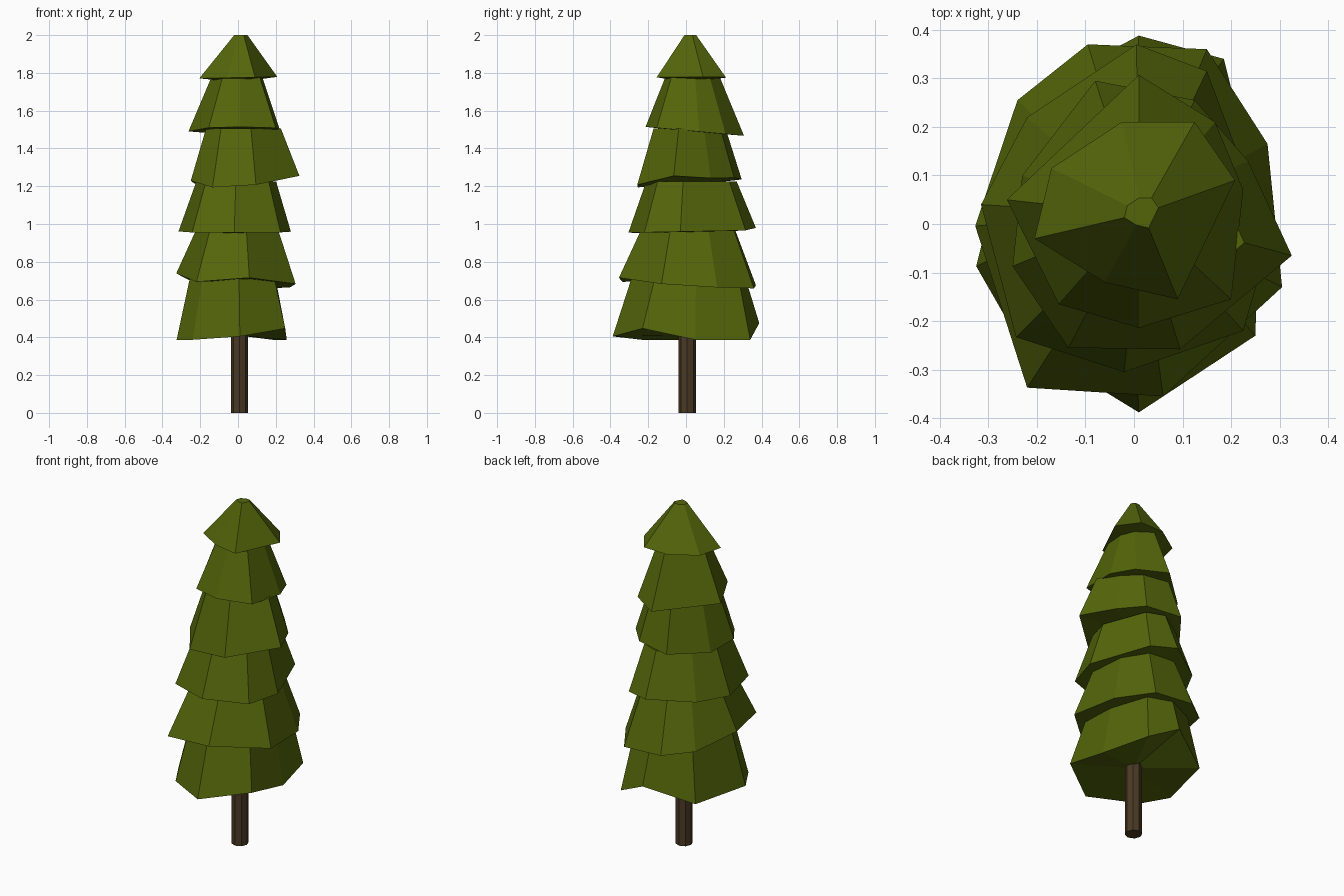
import bpy, bmesh, math
from mathutils import Vector

if "Cube" in bpy.data.objects:
    bpy.data.objects.remove(bpy.data.objects["Cube"])


def material(name, rgb):
    m = bpy.data.materials.new(name)
    m.diffuse_color = (*rgb, 1)
    m.use_nodes = True
    m.node_tree.nodes["Principled BSDF"].inputs["Base Color"].default_value = m.diffuse_color
    return m


GREEN = material("pine_green", (0.088, 0.13, 0.003))
BROWN = material("bark_brown", (0.068, 0.042, 0.017))


def finish(name, bm, mat):
    bmesh.ops.recalc_face_normals(bm, faces=bm.faces)
    me = bpy.data.meshes.new(name)
    bm.to_mesh(me)
    bm.free()
    me.materials.append(mat)
    ob = bpy.data.objects.new(name, me)
    bpy.context.collection.objects.link(ob)
    return ob


def tier(name, outline, z, top, scale, hub_z, tilt=(0, 0), lift={}, centre=(0.01, 0.02)):
    """Flared skirt: tilted irregular bottom outline shrinking to a level top ring."""
    bm = bmesh.new()
    c = Vector(centre)
    low, high = [], []
    for i, (x, y) in enumerate(outline):
        low.append(bm.verts.new((x, y, z + tilt[0] * x + tilt[1] * y + lift.get(i, 0))))
        p = c + (Vector((x, y)) - c) * scale
        high.append(bm.verts.new((p.x, p.y, top)))
    hub = bm.verts.new((0, 0, hub_z))
    n = len(low)
    for i in range(n):
        j = (i + 1) % n
        bm.faces.new((low[i], low[j], high[j], high[i]))
        bm.faces.new((low[j], low[i], hub))
    bm.faces.new(high)
    return finish(name, bm, GREEN)


# Foliage tiers, top to bottom
tier("foliage_tip", [(-.17, .115), (-.205, -.03), (-.06, -.12), (.09, -.155),
                     (.208, .09), (.125, .21), (-.025, .21)],
     1.775, 2.0, 0.17, 1.75, (0.02, 0), centre=(.018, .022))
tier("foliage_second", [(-.262, .05), (-.155, -.165), (.01, -.214), (.2, -.155),
                        (.225, .07), (.167, .21), (.01, .307)],
     1.495, 1.78, 0.55, 1.49, (0, -.09))
tier("foliage_third", [(-.25, -.087), (-.135, -.255), (.095, -.258), (.325, -.065),
                       (.235, .13), (.125, .255), (-.08, .295), (-.23, .1)],
     1.22, 1.505, 0.69, 1.21, (.06, .07), {3: .02, 0: .03})
tier("foliage_fourth", [(-.315, .04), (-.243, -.233), (-.02, -.305), (.225, -.22),
                        (.28, -.03), (.15, .315), (.005, .37), (-.22, .22)],
     .96, 1.225, 0.71, .95, (0, .02), {6: .012})
tier("foliage_fifth", [(-.327, -.004), (-.22, -.337), (.06, -.355), (.305, -.13),
                       (.275, .165), (.15, .36), (-.095, .37), (-.24, .255)],
     .695, .975, 0.68, .70, (-.07, -.07), {0: .02, 1: -.04})
tier("foliage_base", [(-.325, -.087), (-.24, -.235), (.01, -.388), (.25, -.23),
                      (.258, .05), (.185, .34), (.01, .388), (-.24, .255)],
     .387, .71, 0.78, .41, lift={2: .018, 3: .06, 6: .088}, centre=(-.01, .06))

# Trunk: octagonal post reaching up into the foliage
bm = bmesh.new()
bmesh.ops.create_cone(bm, cap_ends=True, segments=8, radius1=.046, radius2=.046, depth=.44)
bmesh.ops.translate(bm, verts=bm.verts, vec=(.008, .006, .22))
finish("trunk", bm, BROWN)
